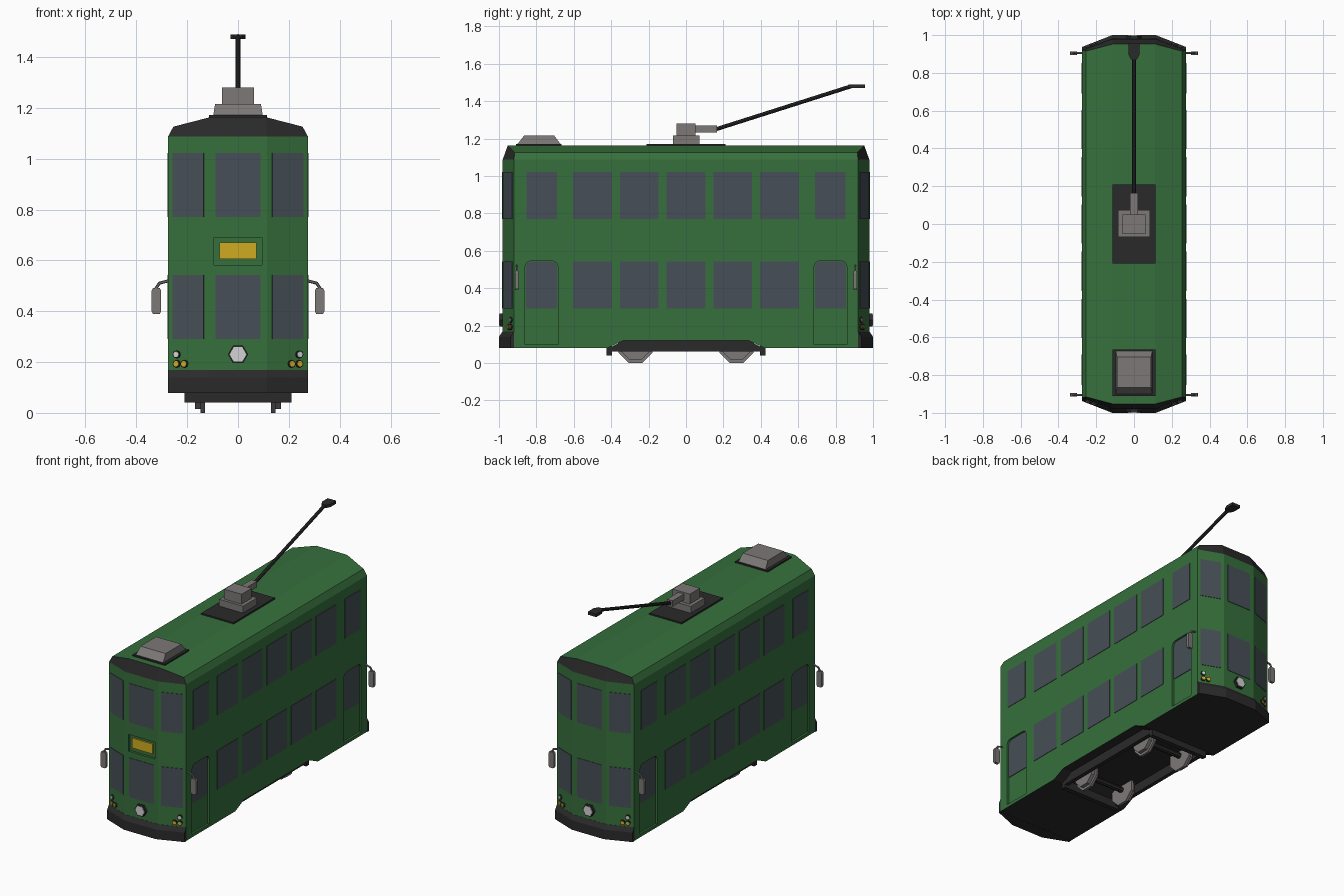
import bpy, bmesh, math
from mathutils import Vector, Matrix

cube = bpy.data.objects.get("Cube")
if cube:
    bpy.data.objects.remove(cube, do_unlink=True)


def material(name, r, g, b):
    m = bpy.data.materials.new(name)
    m.use_nodes = True
    m.diffuse_color = (r, g, b, 1)
    m.node_tree.nodes["Principled BSDF"].inputs["Base Color"].default_value = (r, g, b, 1)
    return m


GREEN = material("body green", .037, .162, .045)
BLACK = material("charcoal", .023, .023, .023)
GLASS = material("window slate", .061, .078, .095)
GREY = material("metal grey", .2, .188, .184)
YELLOW = material("amber yellow", .62, .41, .015)
WHITE = material("lamp white", .65, .65, .65)


def make(name, bm, *mats):
    bmesh.ops.recalc_face_normals(bm, faces=bm.faces)
    mesh = bpy.data.meshes.new(name)
    bm.to_mesh(mesh)
    bm.free()
    for m in mats:
        mesh.materials.append(m)
    ob = bpy.data.objects.new(name, mesh)
    bpy.context.collection.objects.link(ob)
    return ob


def hull(name, points, mat):
    """Convex solid around a set of points."""
    bm = bmesh.new()
    for p in points:
        bm.verts.new(p)
    out = bmesh.ops.convex_hull(bm, input=bm.verts)
    loose = [v for v in out["geom_interior"] if isinstance(v, bmesh.types.BMVert)]
    bmesh.ops.delete(bm, geom=loose, context="VERTS")
    bmesh.ops.dissolve_limit(bm, angle_limit=.01, verts=bm.verts, edges=bm.edges)
    return make(name, bm, mat)


def corners(x0, x1, y0, y1, z0, z1):
    return [(x, y, z) for x in (x0, x1) for y in (y0, y1) for z in (z0, z1)]


def box(name, x0, x1, y0, y1, z0, z1, mat):
    return hull(name, corners(x0, x1, y0, y1, z0, z1), mat)


def rod(name, a, b, r, mat, sides=8, turn=0.0, r2=None):
    """Straight bar from a to b."""
    a, b = Vector(a), Vector(b)
    bm = bmesh.new()
    place = Matrix.Translation((a + b) / 2) @ (b - a).to_track_quat("Z", "Y").to_matrix().to_4x4()
    bmesh.ops.create_cone(bm, cap_ends=True, segments=sides, radius1=r,
                          radius2=r if r2 is None else r2, depth=(b - a).length,
                          matrix=place @ Matrix.Rotation(turn, 4, "Z"))
    return make(name, bm, mat)


# Body outline: half width, corner y, nose half width, nose y
W, CY, N, NY = .275, .92, .115, .98
EAVE, SHOULDER, ROOF = 1.087, 1.126, 1.163


def body_shell():
    def ring(w, cy, n, ny, zw, zn):
        half = [(w, -cy, zw), (w, cy, zw), (n, ny, zn), (-n, ny, zn)]
        return half + [(-x, -y, z) for x, y, z in half]
    bm = bmesh.new()
    rows = [[bm.verts.new(p) for p in r] for r in (
        ring(W, CY, N, NY, .08, .08), ring(W, CY, N, NY, EAVE, EAVE),
        ring(.254, .915, .11, .953, SHOULDER, ROOF))]
    for level in (0, 1):
        for i in range(8):
            j = (i + 1) % 8
            f = bm.faces.new((rows[level][i], rows[level][j], rows[level + 1][j], rows[level + 1][i]))
            f.material_index = int(level == 1 and i not in (0, 4))
    bm.faces.new(rows[0]).material_index = 1
    t = rows[2]
    for quad in ((0, 1, 2, 7), (7, 2, 3, 6), (6, 3, 4, 5)):
        bm.faces.new([t[k] for k in quad])
    return make("body", bm, GREEN, BLACK)


body = body_shell()


def cut(points, slot):
    """Carve a convex recess out of the body, lined with the given material slot."""
    tool = hull("cutter", points, GREEN)
    tool.data.materials.append(BLACK)
    for f in tool.data.polygons:
        f.material_index = slot
    tool.hide_render = True
    mod = body.modifiers.new("cut", "BOOLEAN")
    mod.object, mod.operation, mod.solver = tool, "DIFFERENCE", "EXACT"
    bpy.context.view_layer.objects.active = body
    bpy.ops.object.modifier_apply(modifier=mod.name)
    bpy.data.objects.remove(tool, do_unlink=True)


def arch(x0, x1, y0, y1, z0, z1, r=.03):
    """Door outline with rounded top corners."""
    pts = corners(x0, x1, y0, y1, z0, z1 - r)
    for k in range(5):
        a = k * math.pi / 8
        for x in (x0, x1):
            pts.append((x, y0 + r - r * math.cos(a), z1 - r + r * math.sin(a)))
            pts.append((x, y1 - r + r * math.cos(a), z1 - r + r * math.sin(a)))
    return pts


# Underframe notch, destination box recess, doors
cut([(x, s * y, z) for x in (-.4, .4) for s in (-1, 1)
     for y, z in ((.42, .0), (.42, .08), (.335, .12))], 1)
cut(corners(-.095, .095, -1.05, -.965, .582, .69), 0)
box("destination_sign", -.072, .072, -.974, -.964, .606, .67, YELLOW)
for sx in (-1, 1):
    for sy in (-1, 1):
        ya, yb = sorted((sy * .685, sy * .86))
        cut(arch(sx * .262, sx * .32, ya, yb, .1, .545), 0)
        hull("door_window", arch(sx * .26, sx * .266, ya + .004, yb - .004, .29, .542), GLASS)

# Side windows
LEVELS = ((.29, .542), (.77, 1.022))
T = .003
for sx in (-1, 1):
    xa, xb = sx * (W - T), sx * (W + T)
    for z0, z1 in LEVELS:
        for k in range(-2, 3):
            box("side_window", xa, xb, k * .25 - .104, k * .25 + .104, z0, z1, GLASS)
    for sy in (-1, 1):
        box("upper_end_window", xa, xb, sy * .69, sy * .852, *LEVELS[1], GLASS)


def slant_y(x):
    return NY - (abs(x) - N) * (NY - CY) / (W - N)


# Both ends: windows, bumper, lamps, mirrors
out = Vector((NY - CY, W - N)).normalized()
for sy in (-1, 1):
    for z0, z1 in LEVELS:
        box("end_window", -.088, .088, sy * (NY - T), sy * (NY + T), z0, z1, GLASS)
        for sx in (-1, 1):
            hull("corner_window", [(sx * (x + d * out.x), sy * (slant_y(x) + d * out.y), z)
                                   for x in (.134, .257) for d in (-T, T) for z in (z0, z1)], GLASS)

    hull("bumper", [(sx * x, sy * y, z) for sx in (-1, 1) for x, y, z in (
        (.276, .92, .079), (.276, .937, .079), (N, 1, .079),
        (.276, .937, .14), (N, 1, .14), (.276, .92, .168), (N, .981, .168))], BLACK)

    rod("headlight_rim", (0, sy * .96, .23), (0, sy * .996, .23), .04, BLACK, 6, math.pi / 2)
    rod("headlight", (0, sy * .97, .23), (0, sy * 1.0, .23), .033, WHITE, 6, math.pi / 2)

    for sx in (-1, 1):
        for x, z, mat in ((.24, .23, WHITE), (.24, .193, YELLOW), (.21, .193, YELLOW)):
            base = Vector((sx * x, sy * slant_y(x), z))
            aim = Vector((sx * out.x, sy * out.y, 0))
            rod("lamp_rim", base - aim * .01, base + aim * .008, .0155, BLACK)
            rod("lamp", base, base + aim * .011, .0115, mat)

        y = sy * .905
        rod("mirror_arm", (sx * .265, y, .522), (sx * .31, y, .51), .006, GREY, 6)
        rod("mirror_arm_tip", (sx * .308, y, .512), (sx * .326, y, .485), .006, GREY, 6)
        hull("mirror", [(sx * (.321 + dx), y + dy, .44 + dz)
                        for dy in (-.009, .009) for a in (-1, 1) for b in (-1, 1)
                        for dx, dz in ((a * .019, b * .04), (a * .013, b * .051))], GREY)

# Underframe and wheels
for s in (-1, 1):
    hull("side_frame", [(s * x, t * y, z) for x in (.185, .21) for t in (-1, 1)
                        for y, z in ((.41, .06), (.41, .08), (.335, .12))], BLACK)
    box("end_beam", -.21, .21, s * .395, s * .425, .04, .1, BLACK)
    y = s * .27
    rod("axle", (-.15, y, .09), (.15, y, .09), .018, BLACK)
    for sx in (-1, 1):
        rod("wheel_tread", (sx * .14, y, .09), (sx * .17, y, .09), .08, GREY, 8, math.pi / 8)
        rod("wheel_flange", (sx * .13, y, .09), (sx * .147, y, .09), .097, GREY, 8, math.pi / 8)

# Roof hatch
box("hatch_base", -.115, .115, -.91, -.665, 1.155, 1.172, BLACK)
hull("hatch", corners(-.097, .097, -.9, -.672, 1.17, 1.172)
     + corners(-.09, .09, -.865, -.705, 1.213, 1.216), GREY)

# Trolley pole and its mount
box("pole_base", -.115, .115, -.21, .21, 1.155, 1.172, BLACK)
box("pole_mount", -.085, .085, -.07, .073, 1.17, 1.216, GREY)
box("pole_turret", -.062, .062, -.052, .05, 1.214, 1.28, GREY)
box("pole_socket", -.02, .02, .045, .165, 1.232, 1.27, GREY)
rod("trolley_pole", (0, .155, 1.248), (0, .885, 1.48), .0105, BLACK)
hull("pole_shoe", [(s * x, y, z) for s in (-1, 1) for z in (1.47, 1.489)
                   for x, y in ((.015, .87), (.03, .9), (.03, .957))], BLACK)
